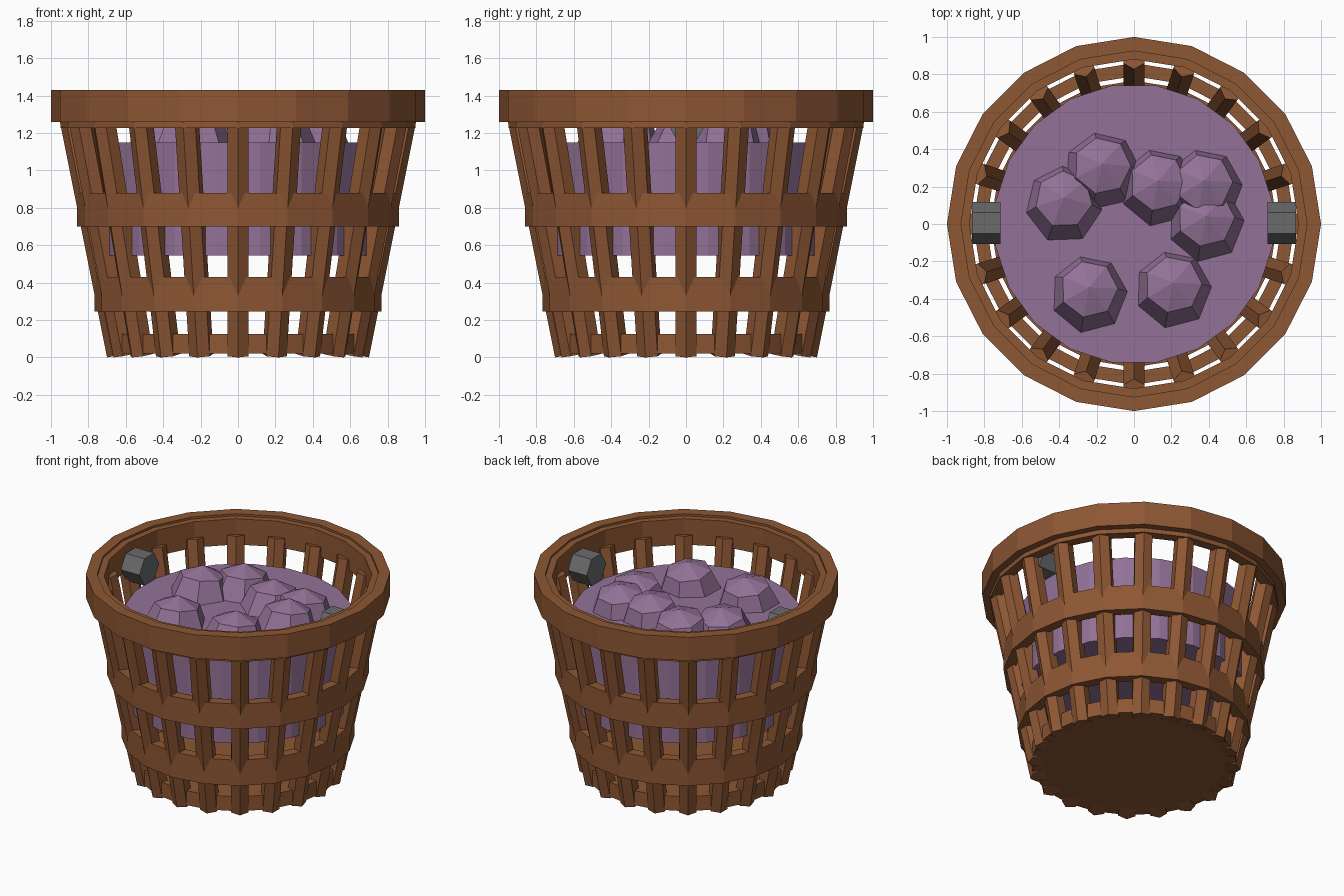
import bpy
import bmesh
from math import sin, cos, pi, atan, radians
from mathutils import Matrix, Vector

cube = bpy.data.objects.get("Cube")
if cube:
    bpy.data.objects.remove(cube, do_unlink=True)


def material(name, rgb):
    mat = bpy.data.materials.new(name)
    mat.use_nodes = True
    mat.diffuse_color = (*rgb, 1)
    mat.node_tree.nodes["Principled BSDF"].inputs["Base Color"].default_value = (*rgb, 1)
    return mat


wood = material("brown wood", (0.27, 0.095, 0.034))
purple = material("purple fruit", (0.29, 0.168, 0.31))
metal = material("dark grey", (0.145, 0.147, 0.152))


def lathe(bm, profile, sides, phase=0.0, closed=False, matrix=Matrix()):
    """Turn (radius, height) points about z into flat-sided faces."""
    loops = []
    for r, z in profile:
        if r == 0:
            loops.append([bm.verts.new(matrix @ Vector((0, 0, z)))] * sides)
        else:
            angles = [phase + 2 * pi * i / sides for i in range(sides)]
            loops.append([bm.verts.new(matrix @ Vector((r * cos(a), r * sin(a), z)))
                          for a in angles])
    pairs = list(zip(loops, loops[1:]))
    if closed:
        pairs.append((loops[-1], loops[0]))
    for low, high in pairs:
        for i in range(sides):
            j = (i + 1) % sides
            corners = dict.fromkeys((low[i], low[j], high[j], high[i]))
            bm.faces.new(list(corners))


def prism(bm, radius, z0, z1, sides, phase=0.0, matrix=Matrix()):
    start = len(bm.faces)
    lathe(bm, [(radius, z0), (radius, z1)], sides, phase, matrix=matrix)
    bm.faces.ensure_lookup_table()
    walls = bm.faces[start:]
    bm.faces.new([f.verts[0] for f in walls][::-1])
    bm.faces.new([f.verts[3] for f in walls])


def finish(name, bm, mat):
    bmesh.ops.recalc_face_normals(bm, faces=bm.faces)
    mesh = bpy.data.meshes.new(name)
    bm.to_mesh(mesh)
    bm.free()
    mesh.materials.append(mat)
    obj = bpy.data.objects.new(name, mesh)
    bpy.context.collection.objects.link(obj)
    return obj


SIDES = 20

# Hoops and the two-part rim
for name, inner, outer, z0, z1 in (
        ("rim_outer", 0.925, 1.0, 1.26, 1.43),
        ("rim_inner", 0.88, 0.95, 1.228, 1.415),
        ("upper_hoop", 0.79, 0.86, 0.70, 0.88),
        ("lower_hoop", 0.695, 0.766, 0.245, 0.43)):
    bm = bmesh.new()
    lathe(bm, [(inner, z0), (outer, z0), (outer, z1), (inner, z1)], SIDES, closed=True)
    finish(name, bm, wood)

# Base disc
bm = bmesh.new()
prism(bm, 0.68, 0.02, 0.125, SIDES)
finish("base", bm, wood)

# Leaning six-sided slats, one ridge facing outward
SLAT = 0.066
LEAN = atan(0.2)
bm = bmesh.new()
for i in range(SIDES):
    place = (Matrix.Rotation(2 * pi * i / SIDES, 4, 'Z')
             @ Matrix.Translation((0.70 - SLAT * cos(LEAN), 0, SLAT * sin(LEAN)))
             @ Matrix.Rotation(LEAN, 4, 'Y'))
    prism(bm, SLAT, 0, 1.31, 6, matrix=place)
finish("slats", bm, wood)

# Filling that carries the fruit
bm = bmesh.new()
prism(bm, 0.75, 0.545, 1.15, SIDES, pi / SIDES)
finish("filling", bm, purple)

# Loose fruit, low-poly balls tipped slightly backward
BALL = 0.217
profile = [(0, -BALL)]
profile += [(BALL * cos(a), BALL * sin(a)) for a in (-pi / 4, 0, pi / 4)]
profile += [(0, BALL)]
fruit_spots = ((-0.375, 0.11, 92), (-0.17, 0.29, 102), (0.13, 0.20, 104),
               (0.375, 0.20, 104), (0.385, 0.01, 104), (-0.24, -0.37, 104),
               (0.21, -0.345, 104))
for n, (x, y, turn) in enumerate(fruit_spots, 1):
    bm = bmesh.new()
    place = Matrix.Translation((x, y, 1.12)) @ Matrix.Rotation(radians(-8), 4, 'X')
    lathe(bm, profile, 7, radians(turn), matrix=place)
    finish(f"fruit_{n}", bm, purple)

# Handle pegs inside the rim
for name, side in (("left_peg", 1), ("right_peg", -1)):
    bm = bmesh.new()
    place = (Matrix.Translation((side * 0.79, 0.005, 1.265))
             @ Matrix.Rotation(pi / 2, 4, 'Y'))
    prism(bm, 0.112, -0.075, 0.075, 6, pi / 2, place)
    finish(name, bm, metal)
